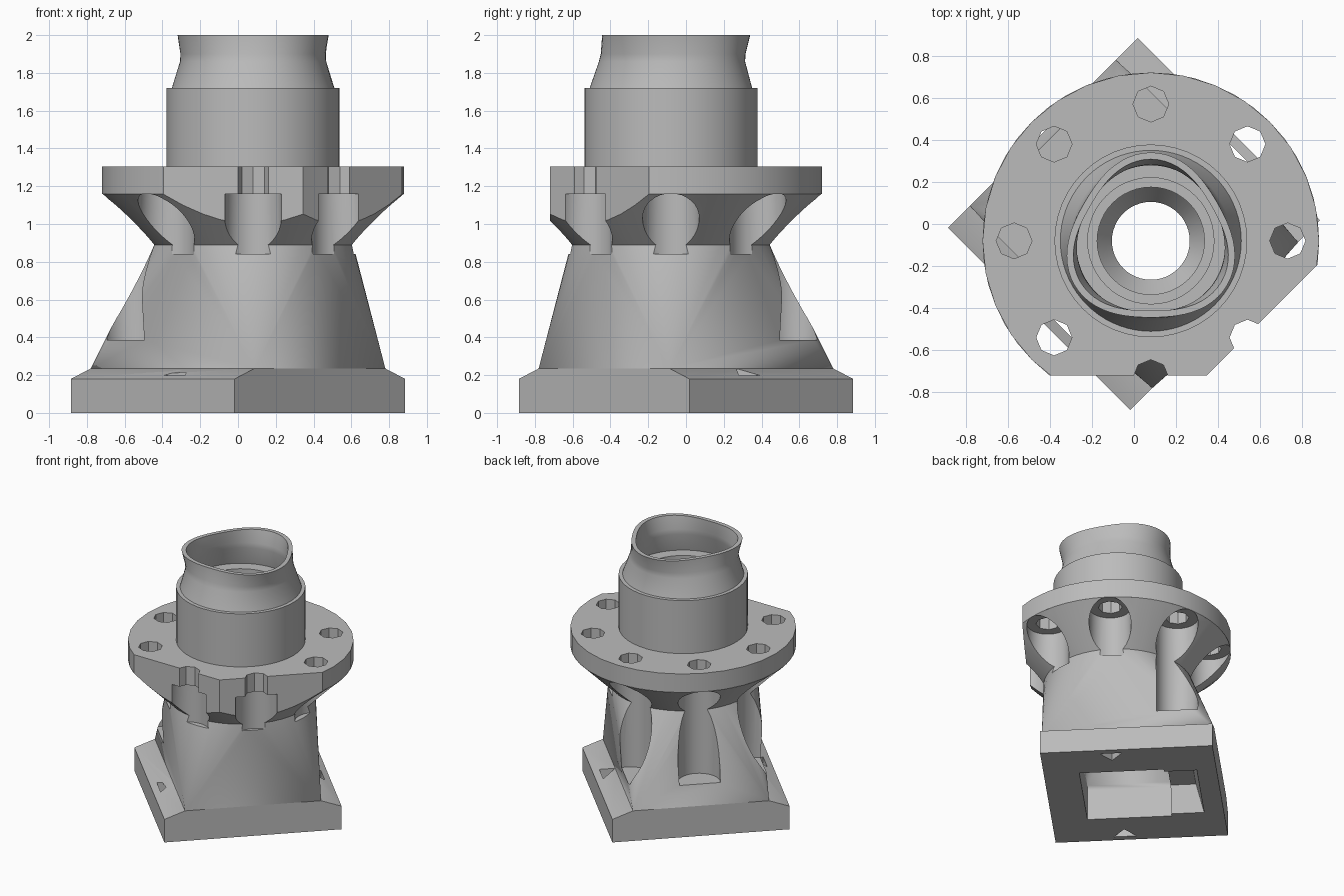
import bpy, bmesh
from math import sin, cos, pi, radians
from mathutils import Matrix, Vector

cube = bpy.data.objects.get("Cube")
if cube:
    bpy.data.objects.remove(cube, do_unlink=True)

grey = bpy.data.materials.new("plain_grey")
grey.use_nodes = True
grey.diffuse_color = (0.5, 0.5, 0.5, 1)
grey.node_tree.nodes["Principled BSDF"].inputs["Base Color"].default_value = (0.5, 0.5, 0.5, 1)

AXIS = Vector((0.08, -0.08, 0))      # centre line of the round parts
TURN = Matrix.Rotation(pi / 4, 3, 'Z')  # the foot stands on the diagonal
V_AXIS = -0.113                      # centre line in the foot's own frame


def finish(name, bm):
    bmesh.ops.recalc_face_normals(bm, faces=bm.faces)
    mesh = bpy.data.meshes.new(name)
    bm.to_mesh(mesh)
    bm.free()
    mesh.materials.append(grey)
    obj = bpy.data.objects.new(name, mesh)
    bpy.context.collection.objects.link(obj)
    return obj


def circle(r, z, n=48, centre=AXIS):
    return [centre + Vector((r * cos(2 * pi * i / n), r * sin(2 * pi * i / n), z)) for i in range(n)]


def rect(u0, u1, v0, v1, z):
    return [TURN @ Vector((u, v, z)) for u in (u0, u1) for v in (v0, v1)]


def hull(name, points):
    bm = bmesh.new()
    for p in points:
        bm.verts.new(p)
    bmesh.ops.convex_hull(bm, input=bm.verts)
    bmesh.ops.dissolve_limit(bm, angle_limit=0.005, verts=bm.verts, edges=bm.edges)
    return finish(name, bm)


def loft(name, rings, closed=False):
    """Skin equal rings of points; either capped or joined end to start."""
    bm = bmesh.new()
    loops = [[bm.verts.new(p) for p in ring] for ring in rings]
    n = len(loops[0])
    pairs = list(zip(loops, loops[1:]))
    if closed:
        pairs.append((loops[-1], loops[0]))
    else:
        bm.faces.new(loops[0])
        bm.faces.new(loops[-1])
    for a, b in pairs:
        for i in range(n):
            j = (i + 1) % n
            bm.faces.new((a[i], a[j], b[j], b[i]))
    return finish(name, bm)


def select(obj):
    bpy.ops.object.select_all(action='DESELECT')
    bpy.context.view_layer.objects.active = obj
    obj.select_set(True)


def cut(obj, cutters):
    select(obj)
    for c in cutters:
        mod = obj.modifiers.new("cut", 'BOOLEAN')
        mod.operation = 'DIFFERENCE'
        mod.solver = 'EXACT'
        mod.object = c
        bpy.ops.object.modifier_apply(modifier=mod.name)


# Solid parts
foot = hull("foot_block", rect(-.638, .638, -.613, .613, 0)
            + rect(-.638, .638, -.613, .613, .18) + rect(-.49, .49, -.613, .613, .235))
body = hull("tapered_body", rect(-.49, .49, -.613, .613, .235) + circle(.53, .89))
cone = hull("flange_cone", circle(.53, .89) + circle(.80, 1.16))
flange = hull("flange", circle(.80, 1.16, 32) + circle(.80, 1.305, 32))
collar = hull("collar", circle(.458, 1.305) + circle(.458, 1.72))

# Cutters: bolt holes and clearance pockets, deep on the far side of the foot
holes, pockets = [], []
for k in range(8):
    angle = k * 45
    spot = AXIS + Vector((cos(radians(angle)), sin(radians(angle)), 0)) * .65
    floor = .385 if angle in (90, 135, 180) else .84
    holes.append(hull("hole_cutter", circle(.085, 1.1, 8, spot) + circle(.085, 1.4, 8, spot)))
    pockets.append(hull("pocket_cutter", circle(.15, floor, 32, spot) + circle(.15, 1.25, 32, spot)))

# Cutters: two flats on the flange rim
flats = []
for angle in (-90, -45):
    spin = Matrix.Rotation(radians(angle), 3, 'Z')
    flats.append(hull("flat_cutter", [AXIS + spin @ Vector((x, y, z))
                 for x in (.64, 1) for y in (-.8, .8) for z in (.92, 1.4)]))

# Cutters: stepped bore, underside cavity and notches in the shoulders
bore = loft("bore_cutter", [circle(r, z) for r, z in
            ((.185, .5), (.185, 1.35), (.255, 1.45), (.255, 1.6), (.30, 1.6), (.30, 1.8))])
cavity = hull("cavity_cutter", rect(-.33, .33, -.36, .24, -.1)
              + rect(-.33, .33, -.36, .24, .28) + circle(.2, .7))
recess = hull("recess_cutter", rect(-.33, .33, .2, .5, -.1) + rect(-.24, .24, .2, .42, .2))
notches = []
for side in (-1, 1):
    tri = ((.59, -.08), (.59, .08), (.49, 0))
    notches.append(hull("notch_cutter", [TURN @ Vector((side * u, V_AXIS + v, z))
                   for u, v in tri for z in (-.1, .4)]))

cut(foot, [cavity, recess] + notches)
cut(body, pockets + [cavity, bore])
cut(cone, flats + pockets + [bore])
cut(flange, flats + holes + [bore])
cut(collar, [bore])

for c in holes + pockets + flats + notches + [bore, cavity, recess]:
    bpy.data.objects.remove(c, do_unlink=True)


# Neck: round at the foot, three soft lobes at the rim
def lobed(r, wave, z, n=72):
    ring = []
    for i in range(n):
        a = 2 * pi * i / n
        d = r + wave * cos(3 * (a - pi / 2))
        ring.append(AXIS + Vector((d * cos(a), d * sin(a), z)))
    return ring


outer = ((.43, 0, 1.72), (.387, .006, 1.86), (.383, .012, 1.9), (.392, .028, 2.0))
inner = ((.36, .028, 2.0), (.35, .012, 1.9), (.353, .006, 1.86), (.39, 0, 1.72))
neck = loft("neck", [lobed(*p) for p in outer + inner], closed=True)

for obj in (foot, body, cone, flange, collar, neck):
    select(obj)
    bpy.ops.object.shade_smooth_by_angle(angle=radians(25))
